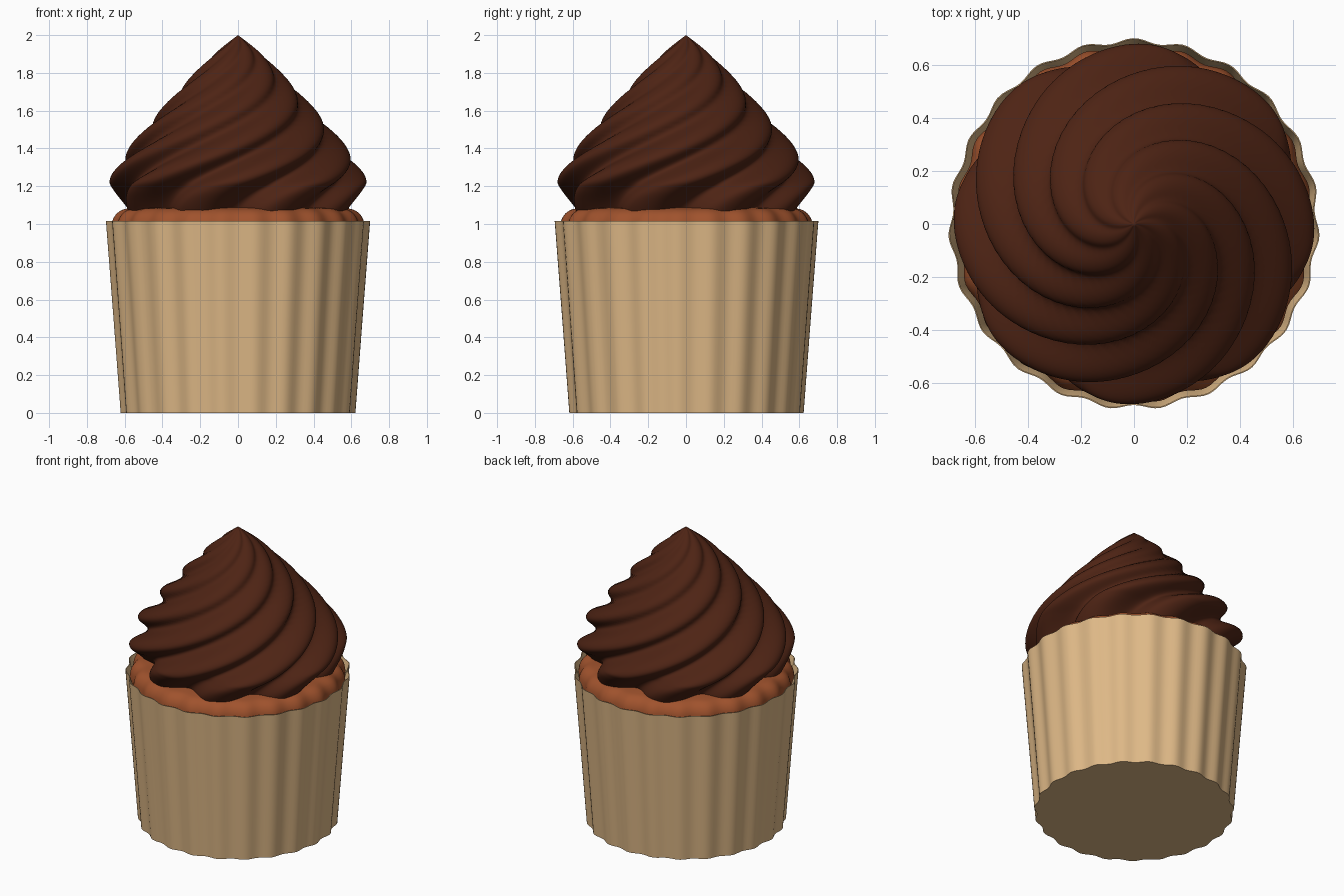
import bpy, bmesh
from math import cos, sin, pi, radians

if "Cube" in bpy.data.objects:
    bpy.data.objects.remove(bpy.data.objects["Cube"])


def make_material(name, color):
    m = bpy.data.materials.new(name)
    m.diffuse_color = (*color, 1)
    m.use_nodes = True
    m.node_tree.nodes["Principled BSDF"].inputs["Base Color"].default_value = m.diffuse_color
    return m


def smooth_profile(points, steps):
    """Catmull-Rom interpolation of (r, z) profile points."""
    p = [points[0]] + points + [points[-1]]
    out = []
    for i in range(1, len(p) - 2):
        for s in range(steps):
            t = s / steps
            out.append(tuple(
                0.5 * (2 * b + (c - a) * t + (2 * a - 5 * b + 4 * c - d) * t * t
                       + (3 * b - a - 3 * c + d) * t ** 3)
                for a, b, c, d in zip(p[i - 1], p[i], p[i + 1], p[i + 2])))
    return out + [points[-1]]


def lathe(name, profile, radius_at, segments, material, angle):
    """Revolve a profile whose radius is modulated by radius_at(r, z, theta).
    End points with r = 0 become poles."""
    bm = bmesh.new()
    rings = []
    for r, z in profile:
        if r < 1e-6:
            rings.append([bm.verts.new((0, 0, z))] * segments)
            continue
        ring = []
        for i in range(segments):
            th = 2 * pi * i / segments
            q = radius_at(r, z, th)
            ring.append(bm.verts.new((q * cos(th), q * sin(th), z)))
        rings.append(ring)
    for lo, hi in zip(rings, rings[1:]):
        for i in range(segments):
            j = (i + 1) % segments
            bm.faces.new(list(dict.fromkeys((lo[i], lo[j], hi[j], hi[i]))))
    bmesh.ops.recalc_face_normals(bm, faces=bm.faces)
    me = bpy.data.meshes.new(name)
    bm.to_mesh(me)
    bm.free()
    ob = bpy.data.objects.new(name, me)
    bpy.context.collection.objects.link(ob)
    me.materials.append(material)
    bpy.ops.object.select_all(action='DESELECT')
    bpy.context.view_layer.objects.active = ob
    ob.select_set(True)
    bpy.ops.object.shade_smooth_by_angle(angle=radians(angle))
    return ob


def pleats(amplitude):
    """23 soft pleats, one centred on the back."""
    return lambda r, z, th: r + amplitude * cos(23 * (th - pi / 2))


def swirl(r, z, th):
    """Eight lobes twisting around the axis, faster as they rise."""
    t = z - 1.235
    twist = 215 * t + 45 * t * t if t > 0 else 215 * t + 420 * t * t
    phase = 8 * (th - radians(twist))
    lobe = cos(phase) - 0.15 * cos(2 * phase)
    amount = 0.085 - 0.02 * min(max(t / 0.4, 0), 1)
    return r * (1 + amount * lobe)


# Pleated paper wrapper: floor, outer wall, thin rim, inner wall, inner floor
wrapper = [(0, 0), (0.614, 0), (0.652, 0.5), (0.692, 1.015),
           (0.688, 1.015), (0.666, 0.94), (0.632, 0.5), (0.595, 0.02), (0, 0.02)]
lathe("paper_wrapper", wrapper, pleats(0.009), 207,
      make_material("paper", (0.73, 0.48, 0.24)), 40)

# Sponge with a rounded shoulder above the rim
sponge = [(0, 0.03), (0.585, 0.03), (0.664, 0.95)] + smooth_profile(
    [(0.666, 0.97), (0.655, 1.025), (0.62, 1.067), (0.55, 1.085),
     (0.3, 1.1), (0, 1.105)], 4)
lathe("sponge_cake", sponge, pleats(0.009), 207,
      make_material("sponge", (0.35, 0.085, 0.026)), 50)

# Piped frosting swirl
frosting = [(0, 1.06)] + smooth_profile(
    [(0.565, 1.06), (0.59, 1.11), (0.622, 1.18), (0.634, 1.23), (0.605, 1.31),
     (0.54, 1.41), (0.41, 1.58), (0.255, 1.76), (0.12, 1.9), (0, 2.0)], 8)
lathe("frosting_swirl", frosting, swirl, 240,
      make_material("chocolate", (0.075, 0.017, 0.007)), 60)
